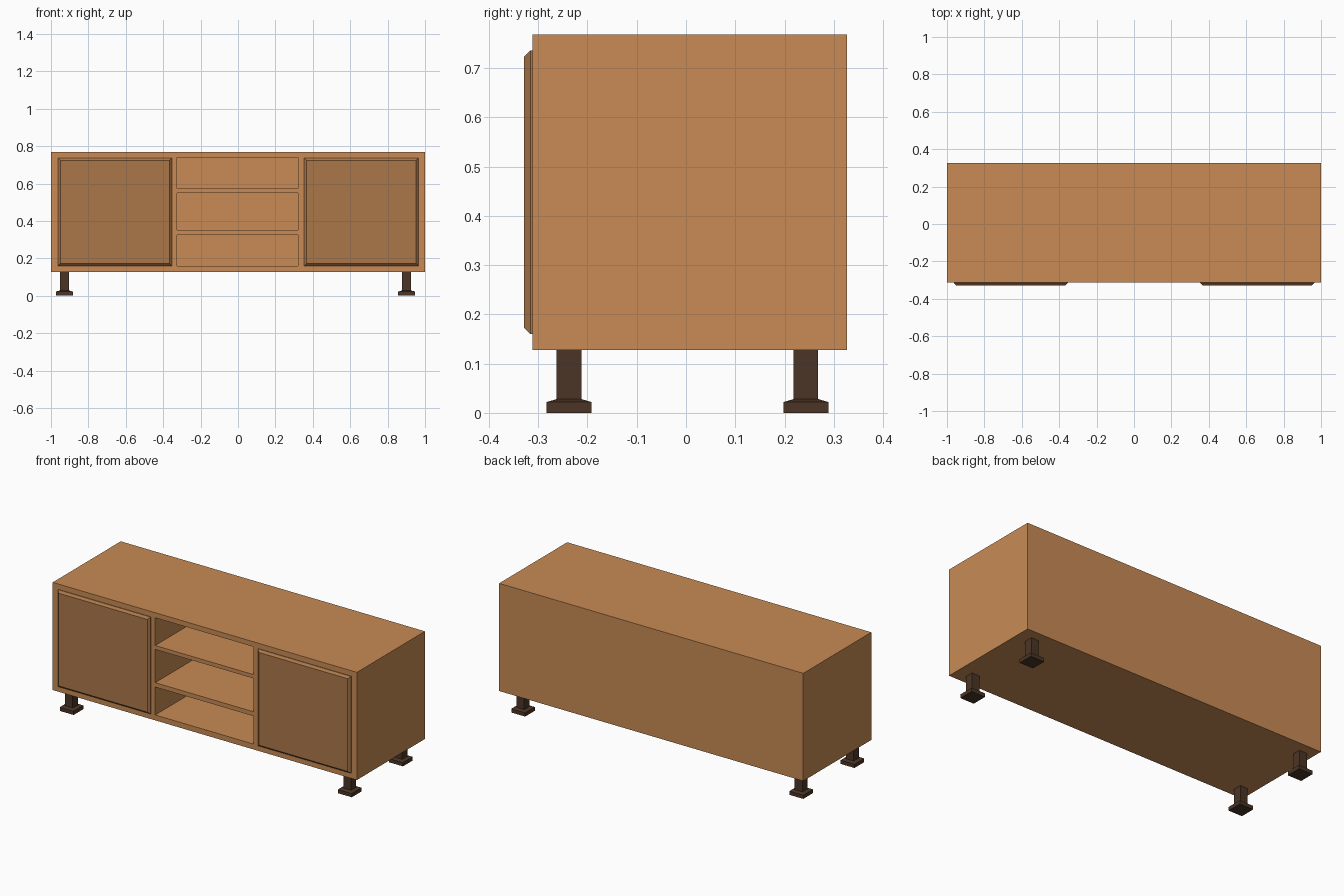
import bpy, bmesh

if "Cube" in bpy.data.objects:
    bpy.data.objects.remove(bpy.data.objects["Cube"])


def material(name, rgb):
    m = bpy.data.materials.new(name)
    m.diffuse_color = (*rgb, 1)
    m.use_nodes = True
    m.node_tree.nodes["Principled BSDF"].inputs["Base Color"].default_value = m.diffuse_color
    return m


WOOD = material("warm_wood", (0.58, 0.26, 0.09))
DOOR = material("door_wood", (0.41, 0.185, 0.068))
DARK = material("dark_wood", (0.07, 0.036, 0.019))


def add_box(bm, x0, x1, y0, y1, z0, z1):
    verts = bmesh.ops.create_cube(bm, size=1)["verts"]
    for v in verts:
        v.co = ((x0 + x1) / 2 + v.co.x * (x1 - x0),
                (y0 + y1) / 2 + v.co.y * (y1 - y0),
                (z0 + z1) / 2 + v.co.z * (z1 - z0))


def loft(bm, rings):
    """Join a stack of four-cornered rings and cap both ends."""
    loops = [[bm.verts.new(c) for c in ring] for ring in rings]
    for a, b in zip(loops, loops[1:]):
        for i in range(4):
            j = (i + 1) % 4
            bm.faces.new((a[i], a[j], b[j], b[i]))
    bm.faces.new(loops[0])
    bm.faces.new(loops[-1])
    bmesh.ops.recalc_face_normals(bm, faces=bm.faces)


def finish(bm, name, mat):
    me = bpy.data.meshes.new(name)
    bm.to_mesh(me)
    bm.free()
    ob = bpy.data.objects.new(name, me)
    bpy.context.collection.objects.link(ob)
    me.materials.append(mat)
    return ob


# Cabinet body with three open shelf bays cut into the middle
bm = bmesh.new()
add_box(bm, -1, 1, -0.312, 0.327, 0.128, 0.768)
body = finish(bm, "cabinet_body", WOOD)

bm = bmesh.new()
for z0, z1 in ((0.160, 0.326), (0.352, 0.550), (0.573, 0.738)):
    add_box(bm, -0.326, 0.322, -0.40, 0.305, z0, z1)
cutter = finish(bm, "shelf_cutter", WOOD)
cutter.hide_render = True

mod = body.modifiers.new("shelf_bays", "BOOLEAN")
mod.operation = "DIFFERENCE"
mod.solver = "EXACT"
mod.object = cutter
bpy.context.view_layer.objects.active = body
bpy.ops.object.modifier_apply(modifier=mod.name)
bpy.data.objects.remove(cutter)

# Doors with chamfered front edges
for side, x0, x1 in (("left", -0.962, -0.354), ("right", 0.354, 0.964)):
    bm = bmesh.new()
    rings = []
    for y, inset in ((-0.305, 0), (-0.316, 0), (-0.3285, 0.0125)):
        a, b, c, d = x0 + inset, x1 - inset, 0.160 + inset, 0.736 - inset
        rings.append([(a, y, c), (b, y, c), (b, y, d), (a, y, d)])
    loft(bm, rings)
    finish(bm, side + "_door", DOOR)

# Square legs standing on wider foot pads
PROFILE = ((0.0455, 0), (0.0455, 0.022), (0.025, 0.028), (0.025, 0.130))
for side, x in (("left", -0.928), ("right", 0.901)):
    for end, y in (("front", -0.2375), ("back", 0.2435)):
        bm = bmesh.new()
        loft(bm, [[(x - r, y - r, z), (x + r, y - r, z), (x + r, y + r, z), (x - r, y + r, z)]
                  for r, z in PROFILE])
        finish(bm, f"{end}_{side}_leg", DARK)
